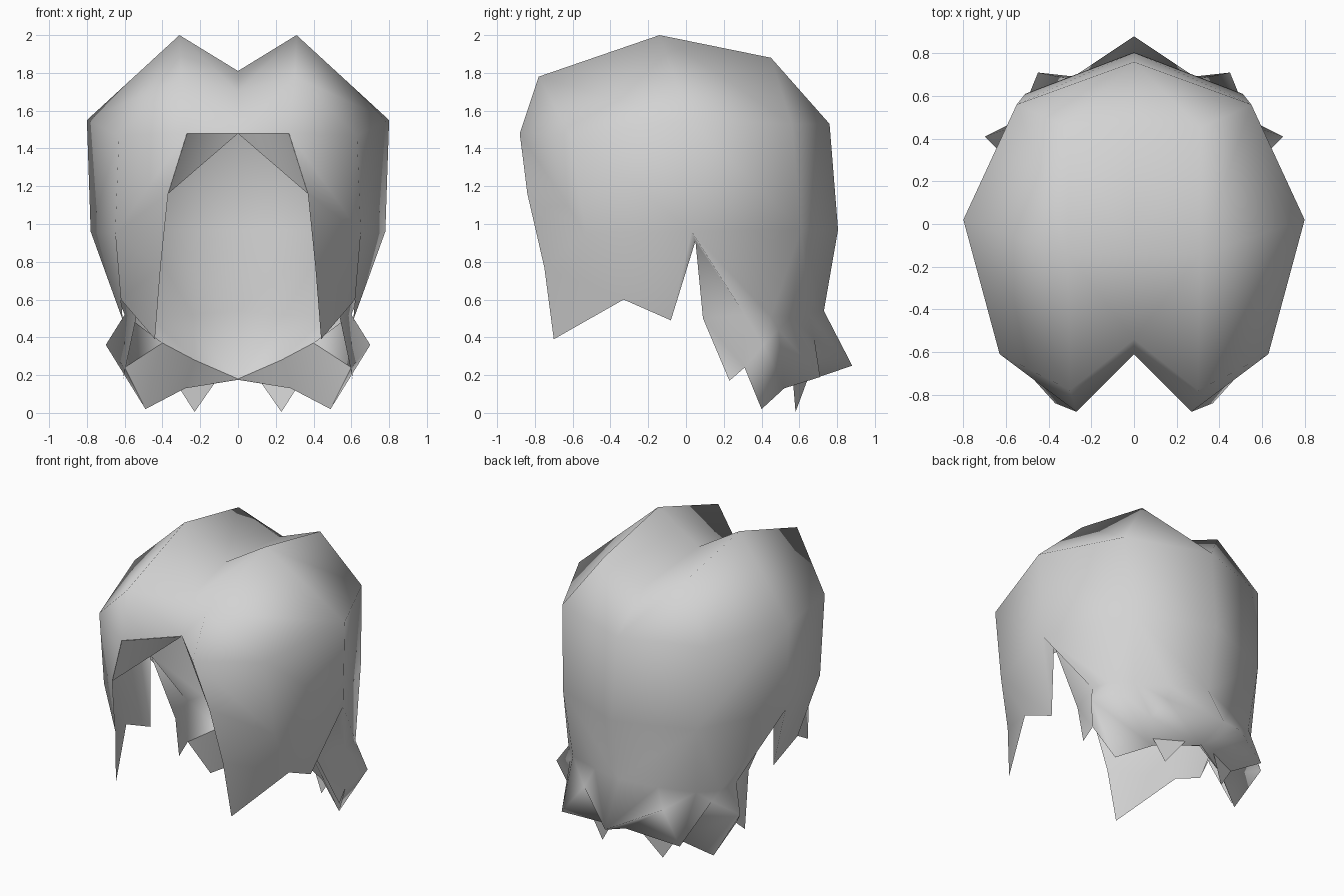
import bpy
import math

cube = bpy.data.objects.get("Cube")
if cube:
    bpy.data.objects.remove(cube)

grey = bpy.data.materials.new("light_grey")
grey.use_nodes = True
COLOUR = (0.65, 0.65, 0.65, 1)
grey.diffuse_color = COLOUR
grey.node_tree.nodes["Principled BSDF"].inputs["Base Color"].default_value = COLOUR


def half_sheet(name, points, faces, angle):
    """Make the +x half of a sheet from named points, then mirror it."""
    keys = list(points)
    mesh = bpy.data.meshes.new(name)
    mesh.from_pydata(list(points.values()), [],
                     [[keys.index(k) for k in f.split()] for f in faces])
    mesh.materials.append(grey)
    obj = bpy.data.objects.new(name, mesh)
    bpy.context.collection.objects.link(obj)
    mod = obj.modifiers.new("mirror", 'MIRROR')
    mod.use_clip = True
    mod.merge_threshold = 0.002
    bpy.ops.object.select_all(action='DESELECT')
    obj.select_set(True)
    bpy.context.view_layer.objects.active = obj
    bpy.ops.object.modifier_apply(modifier="mirror")
    bpy.ops.object.shade_smooth_by_angle(angle=math.radians(angle))


# Crown: parting line (c), raised ridge (p) and widest ring (s)
crown = {
    "c0": (0, -.61, 1.48), "c1": (0, -.54, 1.70), "c2": (0, -.14, 1.81),
    "c3": (0, .45, 1.76), "c4": (0, .76, 1.53),
    "p0": (.27, -.88, 1.48), "p1": (.30, -.78, 1.78),
    "p2": (.31, -.14, 2.0), "p3": (.31, .45, 1.88),
    "s1": (.63, -.61, 1.47), "s2": (.80, .02, 1.55), "s3": (.55, .56, 1.53),
}
# Front lock hanging beside the face
lock = {
    "f1": (.37, -.84, 1.16), "f2": (.41, -.75, .77), "f3": (.44, -.70, .39),
    "m1": (.65, -.53, .95), "m2": (.62, -.33, .60), "m3": (.61, -.08, .49),
    "notch": (.70, .05, .91), "w": (.78, .03, .96),
}
# Back of the shell down to the top of the flicks
back = {
    "b0": (0, .805, .97), "b1": (.51, .61, .97),
    "k": (.54, .09, .50), "h1": (.60, .31, .52), "hb": (.58, .45, .51),
    "h2": (.47, .56, .51), "hv": (.24, .65, .52), "h3": (0, .73, .54),
}
# Flicks flaring away from the nape: tips (t, z4) and valleys (v)
flicks = {
    "z4": (.61, .23, .17), "t2": (.70, .41, .36), "v2": (.54, .49, .44),
    "t1": (.45, .71, .19), "v1": (.30, .68, .39), "t0": (0, .88, .25),
}
# Inner rim of the nape (n) and its pointed lower edge (z)
rim = {"n0": (0, .64, .18), "n1": (.23, .49, .28), "n2": (.40, .36, .37)}
edge = {
    "z0": (0, .66, .175), "z1": (.28, .52, .13),
    "z2": (.49, .40, .02), "z3": (.60, .31, .24),
}
half_sheet("hair_shell", {**crown, **lock, **back, **flicks, **rim, **edge}, [
    # crown
    "c0 p0 p1 c1", "c1 p1 p2 c2", "c2 p2 p3 c3", "c3 p3 c4", "p3 s3 c4",
    "p0 s1 p1", "p1 s1 s2 p2", "p2 s2 s3 p3",
    # front locks
    "p0 f1 m1 s1", "f1 f2 m1", "f2 f3 m2 m1", "s1 m1 w s2",
    "m1 m2 m3 w", "w m3 notch",
    # back
    "s2 w b1 s3", "s3 b1 b0 c4",
    "w notch k h1", "w h1 hb b1", "b1 hb h2", "b1 h2 hv", "b1 hv h3 b0",
    # flicks, tops then undersides
    "k z4 z3 h1", "h1 z3 t2 hb", "hb t2 v2", "hb v2 h2",
    "h2 v2 t1", "h2 t1 v1 hv", "hv v1 t0 h3",
    "t2 z3 z2", "t2 z2 z1 v2", "v2 z1 t1", "t1 z1 z0", "v1 t1 z0", "v1 z0 t0",
    # inside of the nape
    "h1 z3 n2 hb", "hb n2 h2", "h2 n2 n1 hv", "hv n1 n0 h3",
], 180)

# Folded underside of the fringe
half_sheet("fringe_underside",
           {"c": (0, -.61, 1.479), "a": (.27, -.88, 1.479), "b": (.37, -.84, 1.16)},
           ["c b a"], 30)

# Strip turning out from the inner rim to the pointed lower edge
half_sheet("nape_rim", {**rim, **edge},
           ["n0 z0 z1 n1", "n1 z1 z2 n2", "n2 z2 z3"], 60)

# Small tips showing under the nape
half_sheet("nape_tips", {
    "u": (.08, .66, .22), "v": (.38, .56, .24), "tip": (.23, .58, .005),
}, ["u tip v"], 30)
